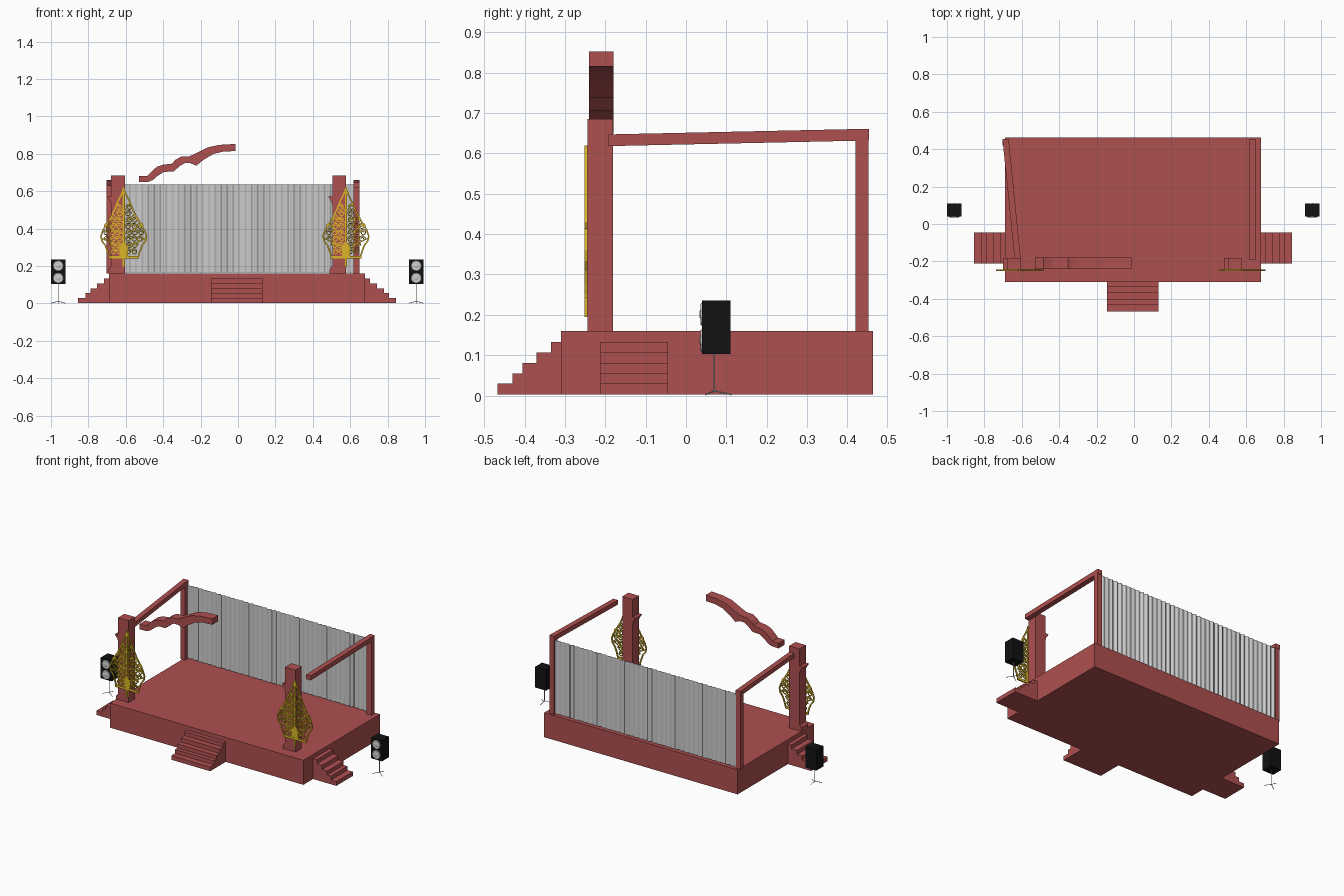
import bpy, bmesh
from math import sin, cos, pi, radians
from mathutils import Vector

if "Cube" in bpy.data.objects:
    bpy.data.objects.remove(bpy.data.objects["Cube"])


def material(name, rgb):
    m = bpy.data.materials.new(name)
    m.diffuse_color = (*rgb, 1)
    m.use_nodes = True
    m.node_tree.nodes["Principled BSDF"].inputs["Base Color"].default_value = m.diffuse_color
    return m


RED = material("red_paint", (0.43, 0.08, 0.08))
GOLD = material("gold", (0.72, 0.47, 0.02))
BLACK = material("black", (0.006, 0.006, 0.006))


def finish(name, bm, mat=None):
    bmesh.ops.recalc_face_normals(bm, faces=bm.faces)
    me = bpy.data.meshes.new(name)
    bm.to_mesh(me)
    bm.free()
    ob = bpy.data.objects.new(name, me)
    bpy.context.collection.objects.link(ob)
    if mat:
        me.materials.append(mat)
    return ob


def prism(bm, pts, off):
    """Close a planar outline into a solid by extruding it along off."""
    off = Vector(off)
    a = [bm.verts.new(p) for p in pts]
    b = [bm.verts.new(Vector(p) + off) for p in pts]
    bm.faces.new(a)
    bm.faces.new(b[::-1])
    for i in range(len(a)):
        j = (i + 1) % len(a)
        bm.faces.new((a[i], a[j], b[j], b[i]))


def box(name, x, y, z, mat=RED):
    bm = bmesh.new()
    prism(bm, [(x[0], y[0], z[0]), (x[1], y[0], z[0]), (x[1], y[1], z[0]), (x[0], y[1], z[0])],
          (0, 0, z[1] - z[0]))
    return finish(name, bm, mat)


def ribbon(bm, pts, width, y0, y1):
    """Flat strip following x-z points, with thickness in y."""
    pts = [Vector(p) for p in pts]
    rings = []
    for i, p in enumerate(pts):
        t = (pts[min(i + 1, len(pts) - 1)] - pts[max(i - 1, 0)]).normalized()
        n = Vector((-t.y, t.x)) * width / 2
        q, r = p + n, p - n
        rings.append([bm.verts.new(c) for c in
                      ((q.x, y0, q.y), (r.x, y0, r.y), (r.x, y1, r.y), (q.x, y1, q.y))])
    for a, b in zip(rings, rings[1:]):
        for k in range(4):
            bm.faces.new((a[k], a[(k + 1) % 4], b[(k + 1) % 4], b[k]))
    bm.faces.new(rings[0])
    bm.faces.new(rings[-1][::-1])


# Platform
box("platform", (-0.69, 0.68), (-0.31, 0.463), (0.003, 0.16))


# Stairs: outward run in d, height in z
def stairs(name, start, out, side, width):
    start, out, side = Vector(start), Vector(out), Vector(side)
    runs = [0.025, 0.06, 0.095, 0.12, 0.157]
    tops = [0.133, 0.107, 0.08, 0.055, 0.03]
    prof = [(0, 0.003), (0, tops[0])]
    for i, r in enumerate(runs):
        prof += [(r, tops[i]), (r, tops[i + 1] if i < 4 else 0.003)]
    bm = bmesh.new()
    prism(bm, [start + out * d + Vector((0, 0, z)) for d, z in prof], side * width)
    finish(name, bm, RED)


stairs("front_stairs", (-0.145, -0.31, 0), (0, -1, 0), (1, 0, 0), 0.275)
stairs("right_stairs", (0.68, -0.212, 0), (1.05, 0, 0), (0, 1, 0), 0.167)
stairs("left_stairs", (-0.69, -0.212, 0), (-1.05, 0, 0), (0, 1, 0), 0.167)

# Front columns with a foot and bracket on one side
for name, x in (("left_column", -0.678), ("right_column", 0.504)):
    prof = [(0.074, 0.16), (0.074, 0.685), (0, 0.685), (0, 0.573), (-0.023, 0.573),
            (-0.004, 0.545), (0, 0.53), (0, 0.2), (-0.014, 0.183), (-0.014, 0.16)]
    bm = bmesh.new()
    prism(bm, [(x + a, -0.244, z) for a, z in prof], (0, 0.063, 0))
    finish(name, bm, RED)

# Rear posts and roof side beams
for side, xb, xf in (("left", -0.703, -0.638), ("right", 0.617, 0.617)):
    box(side + "_rear_post", (xb, xb + 0.033), (0.42, 0.452), (0.16, 0.645))
    bm = bmesh.new()
    ends = [[bm.verts.new((x + dx, y, z + dz)) for dx, dz in
             ((0, 0), (0.033, 0), (0.033, 0.029), (0, 0.029))]
            for x, y, z in ((xb, 0.454, 0.632), (xf, -0.192, 0.618))]
    for k in range(4):
        bm.faces.new((ends[0][k], ends[0][k - 1], ends[1][k - 1], ends[1][k]))
    bm.faces.new(ends[0])
    bm.faces.new(ends[1])
    finish(side + "_beam", bm, RED)

# Pleated back curtain
bm = bmesh.new()
N = 400
rows = [[bm.verts.new((-0.675 + 1.3 * i / N,
                       0.445 + 0.005 * sin(2 * pi * 40 * i / N) * (0.7 + 0.3 * sin(i * 0.11)), z))
         for i in range(N + 1)] for z in (0.165, 0.635)]
for i in range(N):
    bm.faces.new((rows[0][i], rows[0][i + 1], rows[1][i + 1], rows[1][i]))
finish("curtain", bm)

# Scalloped half arch
arch = [(-.53, .682), (-.485, .682), (-.46, .707), (-.435, .73), (-.4, .742), (-.352, .748),
        (-.335, .768), (-.305, .785), (-.26, .787), (-.222, .804), (-.16, .835), (-.1, .848),
        (-.014, .853), (-.014, .815), (-.08, .812), (-.13, .8), (-.185, .768), (-.222, .737),
        (-.255, .75), (-.285, .75), (-.31, .736), (-.345, .705), (-.395, .704), (-.43, .682),
        (-.455, .66), (-.48, .65), (-.53, .649)]
bm = bmesh.new()
prism(bm, [(x, -0.24, z) for x, z in arch], (0, 0.06, 0))
finish("scalloped_arch", bm, RED)

# Gold filigree leaf panels
HALF = [(.25, .078), (.275, .085), (.31, .098), (.335, .117), (.36, .122), (.39, .112), (.43, .088),
        (.47, .064), (.5, .05), (.54, .034), (.58, .014), (.615, .0)]


def half_width(z):
    for (z0, w0), (z1, w1) in zip(HALF, HALF[1:]):
        if z0 <= z <= z1:
            return w0 + (w1 - w0) * (z - z0) / (z1 - z0)
    return 0


def leaf_panel(name, cx):
    bm = bmesh.new()
    y0, y1 = -0.251, -0.244
    for s in (-1, 1):
        ribbon(bm, [(cx + s * w, z) for z, w in HALF], 0.008, y0, y1)
        for row in range(9):
            z = 0.277 + row * 0.034
            for col in range(4):
                x = 0.024 + col * 0.031 + 0.006 * (row % 2)
                if x + 0.009 > half_width(z):
                    continue
                # Curl, alternating direction, with a short tail
                d = s * (-1) ** (row + col)
                pts = []
                for k in range(19):
                    a, r = k * 2 * pi / 12, 0.018 - 0.0007 * k
                    pts.append((cx + s * x + d * r * cos(a), z + r * sin(a)))
                ribbon(bm, pts, 0.0055, y0 + 0.001, y1 - 0.001)
        # Branches
        for z in (0.32, 0.39, 0.45, 0.51):
            w = half_width(z + 0.03)
            ribbon(bm, [(cx, z - 0.02), (cx + s * w * 0.5, z), (cx + s * w, z + 0.03)],
                   0.005, y0 + 0.002, y1 - 0.002)
    # Trunk, gate, base bar and stem
    ribbon(bm, [(cx, 0.195), (cx, 0.62)], 0.011, y0, y1)
    prism(bm, [(cx + x, y0, z) for x, z in ((-.022, .25), (.022, .25), (.022, .3),
                                            (0, .34), (-.022, .3))], (0, y1 - y0, 0))
    ribbon(bm, [(cx - 0.082, 0.248), (cx + 0.082, 0.248)], 0.014, y0 - 0.001, y1)
    finish(name, bm, GOLD)


leaf_panel("left_leaf_panel", -0.611)
leaf_panel("right_leaf_panel", 0.577)


# Loudspeakers on tripods
def rod(name, a, b, r, mat=None, r2=None, n=8):
    a, b = Vector(a), Vector(b)
    bm = bmesh.new()
    bmesh.ops.create_cone(bm, cap_ends=True, segments=n, radius1=r, radius2=r if r2 is None else r2,
                          depth=(b - a).length)
    ob = finish(name, bm, mat)
    ob.location = (a + b) / 2
    ob.rotation_euler = (b - a).to_track_quat('Z', 'Y').to_euler()
    return ob


for side, x in (("left", -0.961), ("right", 0.953)):
    box(side + "_speaker", (x - 0.039, x + 0.039), (0.04, 0.11), (0.103, 0.235), BLACK)
    for part, z in (("woofer", 0.136), ("tweeter", 0.201)):
        rod(f"{side}_{part}_rim", (x, 0.041, z), (x, 0.036, z), 0.029, None, 0.026, 24)
        rod(f"{side}_{part}_dome", (x, 0.036, z), (x, 0.034, z), 0.012, None, 0.008, 16)
    rod(side + "_pole", (x, 0.07, 0.008), (x, 0.07, 0.105), 0.002)
    for i in range(3):
        a = radians(90 + 120 * i)
        rod(f"{side}_foot_{i + 1}", (x, 0.07, 0.012),
            (x + 0.043 * cos(a), 0.07 + 0.043 * sin(a), 0.002), 0.0017)
